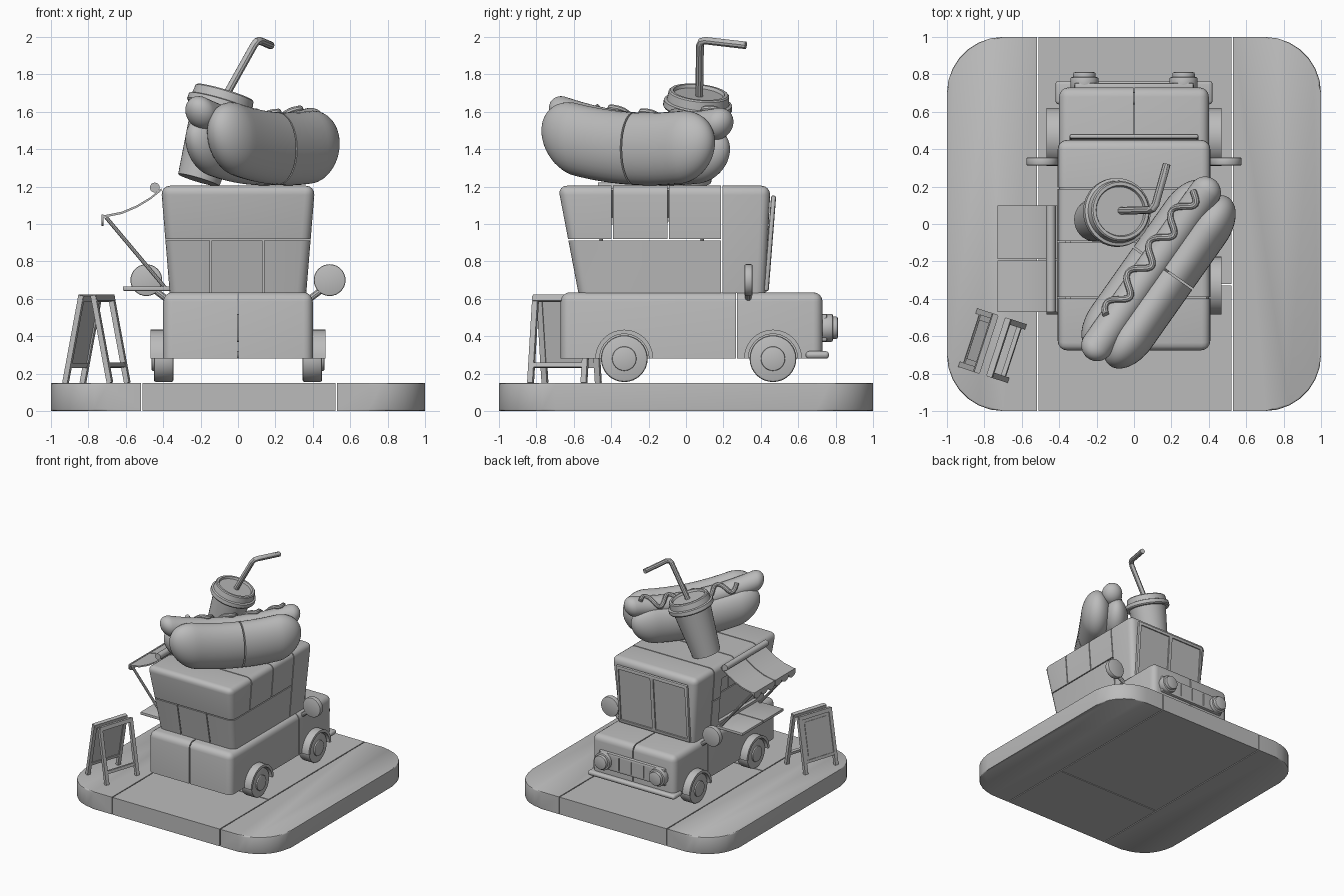
import bpy, bmesh, math
from math import sin, cos, pi, radians
from mathutils import Vector, Matrix

cube = bpy.data.objects.get("Cube")
if cube:
    bpy.data.objects.remove(cube)

clay = bpy.data.materials.new("clay_grey")
clay.use_nodes = True
GREY = (0.5, 0.5, 0.5, 1)
clay.diffuse_color = GREY
clay.node_tree.nodes["Principled BSDF"].inputs["Base Color"].default_value = GREY
parts = []


def finish(name, bm):
    bmesh.ops.recalc_face_normals(bm, faces=bm.faces)
    me = bpy.data.meshes.new(name)
    bm.to_mesh(me)
    bm.free()
    ob = bpy.data.objects.new(name, me)
    bpy.context.collection.objects.link(ob)
    me.materials.append(clay)
    parts.append(ob)
    return ob


def bevel(bm, width, seg, keep_bottom=False):
    low = min(v.co.z for v in bm.verts)
    edges = [e for e in bm.edges
             if not keep_bottom or max(v.co.z for v in e.verts) > low + 0.001]
    bmesh.ops.bevel(bm, geom=edges, offset=width, segments=seg, profile=0.5, affect='EDGES')


def box(name, x, y, z, round=0.0, seg=2, keep_bottom=False, top=None, matrix=None):
    """Box from ranges; top gives other x and y ranges for the upper face."""
    bm = bmesh.new()
    bmesh.ops.create_cube(bm, size=1)
    for v in bm.verts:
        up = v.co.z > 0
        rx, ry = top if top and up else (x, y)
        v.co = (rx[v.co.x > 0], ry[v.co.y > 0], z[up])
    if round:
        bevel(bm, round, seg, keep_bottom)
    if matrix:
        bm.transform(matrix)
    return finish(name, bm)


def prism(name, pts, axis, a, b, round=0.0):
    """Extrude an outline along an axis from a to b."""
    place = {'x': lambda p, t: (t, p[0], p[1]), 'y': lambda p, t: (p[0], t, p[1]),
             'z': lambda p, t: (p[0], p[1], t)}[axis]
    bm = bmesh.new()
    ends = [[bm.verts.new(place(p, t)) for p in pts] for t in (a, b)]
    caps = [bm.faces.new(e) for e in ends]
    n = len(pts)
    for i in range(n):
        j = (i + 1) % n
        bm.faces.new((ends[0][i], ends[0][j], ends[1][j], ends[1][i]))
    if round:
        bmesh.ops.bevel(bm, geom=list({e for f in caps for e in f.edges}), offset=round,
                        segments=2, profile=0.5, affect='EDGES')
    return finish(name, bm)


def arc(cx, cy, r, a0, a1, n):
    return [(cx + r * cos(radians(a0 + (a1 - a0) * i / n)),
             cy + r * sin(radians(a0 + (a1 - a0) * i / n))) for i in range(n + 1)]


def disc(name, cx, cy, r, axis, a, b, round=0.0):
    return prism(name, arc(cx, cy, r, 0, 360, 32)[:-1], axis, a, b, round)


def lathe(name, profile, matrix, n=32):
    bm = bmesh.new()
    vs = [bm.verts.new((r, 0, h)) for r, h in profile]
    es = [bm.edges.new(p) for p in zip(vs, vs[1:])]
    bmesh.ops.spin(bm, geom=vs + es, axis=(0, 0, 1), cent=(0, 0, 0), angle=2 * pi, steps=n)
    bmesh.ops.remove_doubles(bm, verts=bm.verts, dist=0.0005)
    bm.transform(matrix)
    return finish(name, bm)


def tube(name, pts, r):
    cu = bpy.data.curves.new(name, 'CURVE')
    cu.dimensions, cu.bevel_depth, cu.bevel_resolution, cu.use_fill_caps = '3D', r, 3, True
    sp = cu.splines.new('POLY')
    sp.points.add(len(pts) - 1)
    for p, co in zip(sp.points, pts):
        p.co = (*co, 1)
    tmp = bpy.data.objects.new(name + "_path", cu)
    bpy.context.collection.objects.link(tmp)
    bpy.context.view_layer.update()
    bm = bmesh.new()
    bm.from_mesh(tmp.to_mesh())
    bpy.data.objects.remove(tmp)
    return finish(name, bm)


def cut(ob, x, y, z, matrix=None):
    """Cut a box out of a part and drop the cutter."""
    cutter = box("cutter", x, y, z, matrix=matrix)
    parts.remove(cutter)
    mod = ob.modifiers.new("cut", 'BOOLEAN')
    mod.object, mod.operation, mod.solver = cutter, 'DIFFERENCE', 'EXACT'
    bpy.context.view_layer.objects.active = ob
    bpy.ops.object.modifier_apply(modifier=mod.name)
    bpy.data.objects.remove(cutter)


def gap(c):
    return (c - 0.004, c + 0.004)


ALL = (-3, 3)

# Ground slab with paving seams
outline = []
for cx, cy, a in ((0.7, 0.7, 0), (-0.7, 0.7, 90), (-0.7, -0.7, 180), (0.7, -0.7, 270)):
    outline += arc(cx, cy, 0.3, a, a + 90, 7)
slab = prism("ground_slab", outline, 'z', 0, 0.15, 0.01)
for x in (-0.515, 0.525):
    cut(slab, gap(x), ALL, ALL)
cut(slab, (-0.515, 0.525), gap(-0.325), ALL)

# Truck body
lower = box("lower_body", (-0.4, 0.4), (-0.67, 0.73), (0.28, 0.635), 0.05, 4, True)
cut(lower, gap(0), ALL, ALL)
cut(lower, ALL, gap(0.27), ALL)
upper = box("upper_body", (-0.365, 0.365), (-0.575, 0.425), (0.63, 1.205), 0.05, 4, True,
            top=((-0.412, 0.412), (-0.685, 0.452)))
cut(upper, (-1, -0.34), (-0.45, 0.08), (0.69, 1.08))
cut(upper, ALL, gap(0.19), ALL)
cut(upper, ALL, (-1, 0.19), gap(0.915))
for y in (-0.095, -0.395):
    cut(upper, ALL, gap(y), (0.915, 2))
for x in (-0.145, 0.135):
    cut(upper, gap(x), (-1, 0.19), (0.5, 0.915))

# Windshield with two recessed panes
lean = Matrix.Translation((0, 0.425, 0.64)) @ Matrix.Rotation(radians(-4.5), 4, 'X')
shield = box("windshield", (-0.345, 0.345), (-0.01, 0.017), (0, 0.515), 0.012, 2, matrix=lean)
for s in (-1, 1):
    xs = sorted((s * 0.015, s * 0.32))
    cut(shield, xs, (0.006, 0.1), (0.03, 0.485), lean)

# Front bumper and grille
box("bumper", (-0.42, 0.42), (0.64, 0.765), (0.28, 0.32), 0.018, 3)
box("grille", (-0.32, 0.32), (0.7, 0.755), (0.37, 0.52), 0.012, 2)
for x in (-0.12, 0, 0.12):
    cut(parts[-1], gap(x), (0.745, 1), (0.39, 0.5))

# Wheels, fenders, lamps and mirrors on both sides
for s, side in ((1, "left"), (-1, "right")):
    for y, end in ((-0.33, "rear"), (0.465, "front")):
        disc(f"{end}_{side}_wheel", y, 0.28, 0.125, 'x', s * 0.345, s * 0.45, 0.012)
        disc(f"{end}_{side}_hub", y, 0.28, 0.065, 'x', s * 0.44, s * 0.462, 0.006)
        ring = arc(y, 0.28, 0.155, 0, 180, 20) + arc(y, 0.28, 0.132, 180, 0, 20)
        prism(f"{end}_{side}_fender", ring, 'x', s * 0.38, s * 0.467)
    disc(f"{side}_headlight", s * 0.265, 0.445, 0.075, 'y', 0.72, 0.785, 0.008)
    disc(f"{side}_headlight_lens", s * 0.265, 0.445, 0.06, 'y', 0.77, 0.812, 0.01)
    disc(f"{side}_mirror", s * 0.49, 0.7, 0.085, 'y', 0.312, 0.356, 0.008)
    tube(f"{side}_mirror_arm", [(s * 0.37, 0.333, 0.59), (s * 0.45, 0.333, 0.65)], 0.018)

# Awning, scalloped valance, struts and serving shelf
sag = [(-0.41, 1.19), (-0.47, 1.142), (-0.54, 1.1), (-0.62, 1.066), (-0.725, 1.045)]
under = [(x, z - 0.012) for x, z in reversed(sag)]
awning = prism("awning", sag + under, 'y', -0.47, 0.1)
edge = [(0.1, 1.05), (-0.47, 1.05)]
for i in range(6):
    edge += arc(-0.4225 + i * 0.095, 1.025, 0.0475, 180, 360, 8)[(i > 0):]
valance = prism("awning_valance", [(y, 1.025 + (z - 1.025) * (0.75 if z < 1.025 else 1))
                                   for y, z in edge], 'x', -0.73, -0.718)
for ob in (awning, valance):
    cut(ob, ALL, gap(-0.19), ALL)
disc("awning_roller", -0.445, 1.195, 0.026, 'y', -0.47, 0.1)
shelf = box("serving_shelf", (-0.615, -0.36), (-0.47, 0.1), (0.643, 0.667), 0.005, 2)
cut(shelf, ALL, gap(-0.19), ALL)
for y in (-0.455, 0.085):
    tube("awning_strut", [(-0.705, y, 1.035), (-0.39, y, 0.66)], 0.011)

# Folding street sign: one side boarded, the other an open frame
place = Matrix.Translation((-0.757, -0.65, 0.15)) @ Matrix.Rotation(radians(72), 4, 'Z')
for s in (1, -1):
    tilt = place @ Matrix.Translation((0, s * 0.125, 0)) @ Matrix.Rotation(s * radians(11), 4, 'X')
    for x in (-0.15, 0.15):
        box("sign_leg", (x - 0.015, x + 0.015), (-0.014, 0.014), (0, 0.475), matrix=tilt)
    box("sign_top_rail", (-0.16, 0.16), (-0.016, 0.016), (0.445, 0.478), matrix=tilt)
    box("sign_low_rail", (-0.15, 0.15), (-0.012, 0.012), (0.085, 0.11), matrix=tilt)
    if s == 1:
        box("sign_board", (-0.14, 0.14), (-0.006, 0.006), (0.1, 0.46), matrix=tilt)
        box("sign_panel", (-0.11, 0.11), (0.004, 0.011), (0.14, 0.42), matrix=tilt)

# Roof hot dog, built along local x, then turned
turn = Matrix.Translation((0.12, -0.26, 0)) @ Matrix.Rotation(radians(54.8), 4, 'Z')


def rise(u):
    return 0.22 * u * u - 0.06 * u


def loaf(name, half, cap, w, rw, z, rz):
    """Banana shaped capsule; w is the sideways offset."""
    bm = bmesh.new()
    bmesh.ops.create_uvsphere(bm, u_segments=32, v_segments=28, radius=1,
                              matrix=Matrix.Rotation(pi / 2, 4, 'Y'))
    mid = [e for e in bm.edges if all(abs(v.co.x) < 1e-4 for v in e.verts)]
    ring = bmesh.ops.bevel(bm, geom=mid, offset=0.04, segments=12, affect='EDGES')
    for v in bm.verts:
        x = v.co.x
        body = max(-1, min(1, x / 0.042))
        u = body * half + x * cap
        v.co = (u, w + v.co.y * rw, z + v.co.z * rz + rise(u))
    bm.transform(turn)
    return finish(name, bm)


buns = [loaf("bun_right_half", 0.34, 0.21, -0.085, 0.125, 1.405, 0.195),
        loaf("bun_left_half", 0.34, 0.2, 0.075, 0.105, 1.37, 0.16)]
for bun in buns:
    cut(bun, (0.035, 0.045), (-1, 1), (0, 3), turn)
loaf("sausage", 0.5, 0.085, 0.035, 0.085, 1.51, 0.085)
sauce = []
for i in range(81):
    u = -0.34 + 0.81 * i / 80
    a = radians(38) + radians(34) * sin(i / 80 * 8 * pi)
    sauce.append(turn @ Vector((u, 0.035 + 0.092 * sin(a), 1.51 + rise(u) + 0.092 * cos(a))))
tube("sauce", sauce, 0.018)

# Roof drink cup with lid and straw
lean_dir = Vector((0.14, 0.05, 0.47))
cup = Matrix.Translation((-0.21, 0.02, 1.235)) @ lean_dir.to_track_quat('Z', 'Y').to_matrix().to_4x4()
lathe("cup", [(0, 0), (0.115, 0), (0.155, 0.41), (0, 0.41)], cup)
lathe("cup_lid", [(0, 0.395), (0.178, 0.395), (0.185, 0.405), (0.183, 0.435), (0.168, 0.44),
                  (0.162, 0.485), (0.155, 0.492), (0.138, 0.492), (0.132, 0.475), (0, 0.475)], cup)
tube("straw", [(-0.08, 0.07, 1.66), (0.085, 0.075, 1.955), (0.1, 0.083, 1.975),
               (0.115, 0.105, 1.98), (0.175, 0.32, 1.955)], 0.021)

# Smooth shading with sharp corners kept
bpy.ops.object.select_all(action='DESELECT')
for ob in parts:
    ob.select_set(True)
bpy.context.view_layer.objects.active = parts[0]
bpy.ops.object.shade_smooth_by_angle(angle=radians(35))
